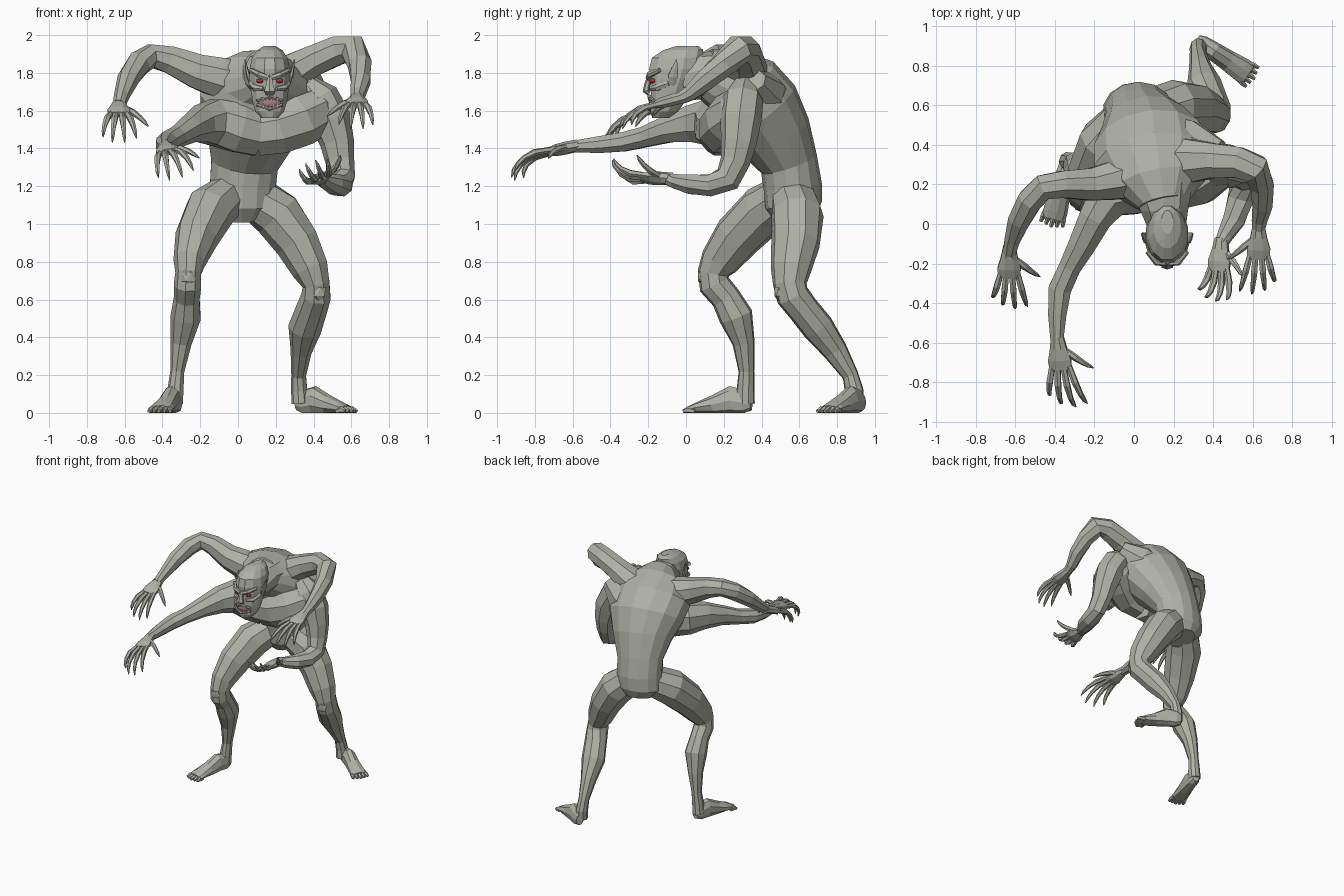
import bpy, bmesh, math
from mathutils import Vector, Matrix

def material(name, rgb):
    m = bpy.data.materials.new(name)
    m.diffuse_color = (*rgb, 1)
    return m

SKIN = material("skin", (0.43, 0.44, 0.38))
RED = material("eye_red", (0.55, 0.04, 0.04))
GUM = material("gum", (0.42, 0.2, 0.26))
TOOTH = material("tooth", (0.6, 0.55, 0.45))

def finish(name, bm, mat):
    bmesh.ops.recalc_face_normals(bm, faces=bm.faces)
    me = bpy.data.meshes.new(name)
    bm.to_mesh(me)
    bm.free()
    me.materials.append(mat)
    ob = bpy.data.objects.new(name, me)
    bpy.context.collection.objects.link(ob)
    return ob

def loft(name, rings, ref=(1, 0, 0), sides=9, mat=SKIN, level=False):
    """Skin elliptical rings (x, y, z, half width along ref, half depth)."""
    bm = bmesh.new()
    pts = [Vector(r[:3]) for r in rings]
    loops = []
    for i, r in enumerate(rings):
        t = (pts[min(i + 1, len(pts) - 1)] - pts[max(i - 1, 0)]).normalized()
        if level:
            t = Vector((0, 0, 1))
        u = Vector(ref)
        u = (u - t * u.dot(t)).normalized()
        v = t.cross(u)
        ring = []
        for k in range(sides):
            a = 2 * math.pi * (k + 0.5) / sides
            p = pts[i] + u * r[3] * math.cos(a) + v * r[-1] * math.sin(a)
            p.z = max(p.z, 0)
            ring.append(bm.verts.new(p))
        loops.append(ring)
    for a, b in zip(loops, loops[1:]):
        for k in range(sides):
            bm.faces.new((a[k], a[(k + 1) % sides], b[(k + 1) % sides], b[k]))
    bm.faces.new(loops[0])
    bm.faces.new(loops[-1])
    return finish(name, bm, mat)

def ball(name, c, size, mat, detail=1):
    bm = bmesh.new()
    bmesh.ops.create_icosphere(bm, subdivisions=detail, radius=1,
                               matrix=Matrix.Translation(c) @ Matrix.Diagonal((*size, 1)))
    return finish(name, bm, mat)

def hand(name, wrist, d, thumb, palm, curl=0.35, reach=1.0):
    """Flat palm, four curled clawed fingers and a thumb."""
    w, d = Vector(wrist), Vector(d).normalized()
    t = Vector(thumb)
    t = (t - d * t.dot(d)).normalized()
    n = d.cross(t)
    if n.dot(Vector(palm)) < 0:
        n = -n
    spec = [(-0.03, .034, .032), (0.03, .046, .034), (0.09, .064, .03), (0.14, .06, .018)]
    loft(name + "_palm", [(*(w + d * s), a, b) for s, a, b in spec], ref=t, sides=8)

    def digit(label, base, direction, length, bend):
        rings, p = [], base
        for j, (frac, rad) in enumerate([(.36, .016), (.28, .018), (.2, .014), (.16, .011)]):
            rings.append((*p, rad, rad))
            a = bend * j
            p = p + (direction * math.cos(a) + n * math.sin(a)) * length * frac
        rings.append((*p, .003, .003))
        loft(label, rings, ref=t, sides=6)

    for i in range(4):
        off = (1.5 - i) / 1.5
        direction = (d + t * off * 0.26).normalized()
        digit(f"{name}_finger_{i}", w + d * .125 + t * off * .044, direction,
              (.2, .22, .21, .17)[i] * reach, curl + 0.05 * i)
    digit(name + "_thumb", w + d * .04 + t * .03, (d * .65 + t * .7 + n * .15).normalized(), .18, curl * .6)

def foot(name, heel, toe, width):
    """Wedge foot with five toes."""
    h, e = Vector(heel), Vector(toe)
    f = (e - h).normalized()
    s = f.cross(Vector((0, 0, 1)))
    spec = [(0, .055, .5, .045), (.1, .055, .75, .068), (.3, .065, .85, .078),
            (.55, .042, .95, .052), (.78, .028, 1.1, .03), (.88, .018, 1.05, .022)]
    loft(name, [(*(h.lerp(e, k) + Vector((0, 0, z))), width * a, b) for k, z, a, b in spec], ref=s)
    for i in range(5):
        o = s * width * (i - 2) * .45
        a, b = h.lerp(e, .8) + o * .9, h.lerp(e, 1 - .02 * abs(i - 2)) + o * 1.1
        m = a.lerp(b, .6)
        loft(f"{name}_toe_{i}", [(*a, .014, .03), (m.x, m.y, .016, .015, .02),
                                 (b.x, b.y, .008, .009, .01)], ref=s, sides=6)

# Hunched torso, V shaped and leaning forward
loft("torso", [(.02, .585, 1.03, .10, .11), (.02, .57, 1.1, .18, .15), (.025, .565, 1.2, .178, .155),
               (.035, .545, 1.32, .182, .155), (.065, .475, 1.46, .235, .2), (.09, .39, 1.59, .3, .235),
               (.105, .3, 1.69, .315, .235), (.13, .2, 1.77, .24, .172), (.15, .1, 1.8, .13, .133)], sides=14)
loft("neck", [(.14, .2, 1.79, .17, .13), (.155, .09, 1.785, .13, .125), (.17, -.03, 1.75, .095, .1)], sides=10)
loft("shoulder_blade", [(.15, .43, 1.62, .12, .13), (.28, .40, 1.69, .13, .13), (.42, .34, 1.76, .07, .09)],
     ref=(0, 0, 1), sides=8)

# Legs: forward one on -x, trailing one on +x
loft("front_leg", [(-.05, .53, 1.15, .11, .12), (-.15, .41, 1.07, .135, .14), (-.22, .27, .93, .115, .13),
                   (-.258, .175, .8, .085, .105), (-.262, .145, .74, .07, .085), (-.265, .15, .68, .075, .085),
                   (-.27, .21, .61, .07, .08), (-.275, .265, .51, .082, .092), (-.3, .305, .37, .057, .06),
                   (-.32, .32, .22, .038, .042), (-.33, .315, .12, .044, .048), (-.335, .315, .05, .046, .05)])
loft("rear_leg", [(.09, .57, 1.14, .12, .12), (.21, .59, 1.05, .135, .14), (.315, .58, .9, .12, .13),
                  (.385, .555, .76, .1, .108), (.415, .55, .68, .075, .09), (.415, .565, .62, .08, .09),
                  (.39, .62, .55, .085, .085), (.355, .70, .45, .09, .087), (.335, .79, .33, .057, .067),
                  (.322, .87, .2, .04, .044), (.325, .89, .12, .044, .05), (.33, .89, .05, .046, .05)])
foot("front_foot", (-.325, .345, 0), (-.42, -.015, 0), .058)
foot("rear_foot", (.315, .93, 0), (.61, .735, 0), .058)
ball("kneecap", (-.262, .085, .72), (.045, .025, .05), SKIN)
ball("kneecap", (.425, .49, .64), (.045, .025, .05), SKIN)

# Upper pair of arms
Z = (0, 0, 1)
loft("upper_arm_pair_a", [(.03, .26, 1.74, .12, .13), (-.1, .22, 1.775, .115, .105), (-.22, .2, 1.81, .098, .088),
                          (-.36, .2, 1.87, .078, .074), (-.46, .185, 1.89, .066, .07), (-.525, .12, 1.85, .068, .068),
                          (-.58, .02, 1.77, .06, .06), (-.615, -.08, 1.68, .045, .042),
                          (-.63, -.15, 1.63, .034, .034)], ref=Z, sides=8)
loft("upper_arm_pair_b", [(.16, .3, 1.74, .12, .14), (.28, .32, 1.8, .105, .12), (.4, .32, 1.865, .088, .095),
                          (.53, .31, 1.92, .082, .085), (.61, .28, 1.925, .08, .08), (.645, .2, 1.845, .07, .065),
                          (.65, .1, 1.76, .06, .055), (.635, .02, 1.69, .043, .042),
                          (.63, -.03, 1.665, .034, .034)], ref=Z, sides=8)
hand("upper_hand_a", (-.63, -.14, 1.63), (-.01, -.9, -.36), (1, 0, 0), (0, 0, -1), .25, 1.1)
hand("upper_hand_b", (.63, -.04, 1.665), (0, -.93, -.25), (-1, 0, 0), (0, 0, -1), .22, 1.1)

# Lower pair of arms, with the chest muscles running into them
loft("lower_arm_pair_a", [(.11, .2, 1.48, .13, .12), (.0, .17, 1.51, .14, .13), (-.13, .14, 1.54, .13, .125),
                          (-.195, .03, 1.53, .105, .09), (-.26, -.1, 1.5, .075, .075), (-.325, -.22, 1.46, .058, .06),
                          (-.375, -.33, 1.435, .055, .062), (-.388, -.46, 1.42, .048, .05),
                          (-.39, -.6, 1.41, .033, .034)], ref=Z, sides=8)
loft("chest_b", [(.1, .2, 1.48, .13, .12), (.21, .19, 1.5, .14, .13), (.33, .23, 1.55, .145, .14),
                 (.43, .29, 1.6, .13, .12), (.49, .31, 1.61, .07, .07)], ref=Z, sides=8)
loft("lower_arm_pair_b", [(.36, .31, 1.73, .07, .07), (.43, .3, 1.66, .11, .11), (.49, .29, 1.55, .11, .11),
                          (.525, .28, 1.43, .09, .095), (.54, .26, 1.33, .076, .08),
                          (.555, .22, 1.24, .065, .075), (.54, .13, 1.205, .07, .062), (.505, .02, 1.21, .06, .055),
                          (.46, -.06, 1.225, .042, .04), (.44, -.1, 1.24, .034, .034)], ref=(1, .3, 0), sides=8)
hand("lower_hand_a", (-.385, -.6, 1.41), (.1, -.92, -.2), (1, 0, .2), (.2, 0, -1), .3, 1.25)
hand("lower_hand_b", (.44, -.1, 1.24), (-.08, -.9, .03), (.9, 0, .35), (-.35, 0, .9), .35, .95)

# Head
HX = .168
loft("head", [(HX, -.135, 1.56, .045, .045), (HX, -.115, 1.595, .078, .075), (HX, -.095, 1.65, .095, .095),
              (HX, -.08, 1.71, .103, .11), (HX, -.065, 1.77, .11, .13), (HX, -.055, 1.82, .11, .145),
              (HX, -.045, 1.88, .098, .14), (HX, -.015, 1.92, .07, .11), (HX, .01, 1.943, .03, .06)],
     sides=12, level=True)
loft("nose", [(HX, -.19, 1.79, .018, .012), (HX, -.205, 1.74, .02, .016), (HX, -.212, 1.705, .034, .018),
              (HX, -.195, 1.69, .025, .012)], sides=6)
for s in (-1, 1):
    loft("brow", [(HX + s * .01, -.2, 1.772, .016, .014), (HX + s * .055, -.195, 1.79, .017, .016),
                  (HX + s * .1, -.14, 1.815, .012, .012)], ref=Z, sides=6)
    loft("cheekbone", [(HX + s * .035, -.188, 1.715, .012, .01), (HX + s * .075, -.155, 1.72, .02, .02),
                       (HX + s * .1, -.09, 1.745, .014, .014)], ref=Z, sides=6)
    ball("eye", (HX + s * .052, -.176, 1.758), (.02, .018, .013), RED, 2)
    loft("ear", [(HX + s * .095, -.07, 1.735, .018, .01), (HX + s * .112, -.07, 1.78, .03, .012),
                 (HX + s * .122, -.06, 1.82, .02, .008), (HX + s * .13, -.05, 1.87, .003, .003)],
         ref=(0, 1, 0), sides=6)
ball("open_mouth", (HX, -.172, 1.642), (.062, .025, .033), GUM, 2)
for z, k in ((1.677, 1), (1.607, -1)):
    loft("lip", [(HX + .033 * i, -.195 + .011 * abs(i), z - k * .012 * abs(i), .009, .011)
                 for i in (-2, -1, 0, 1, 2)], ref=Z, sides=6)
    for i in range(-2, 3):
        big = .026 if abs(i) == 2 else .016
        loft("tooth", [(HX + .019 * i, -.198 + .003 * abs(i), z - k * .006, .008, .006),
                       (HX + .019 * i, -.198 + .003 * abs(i), z - k * (.006 + big), .003, .003)],
             sides=5, mat=TOOTH)
